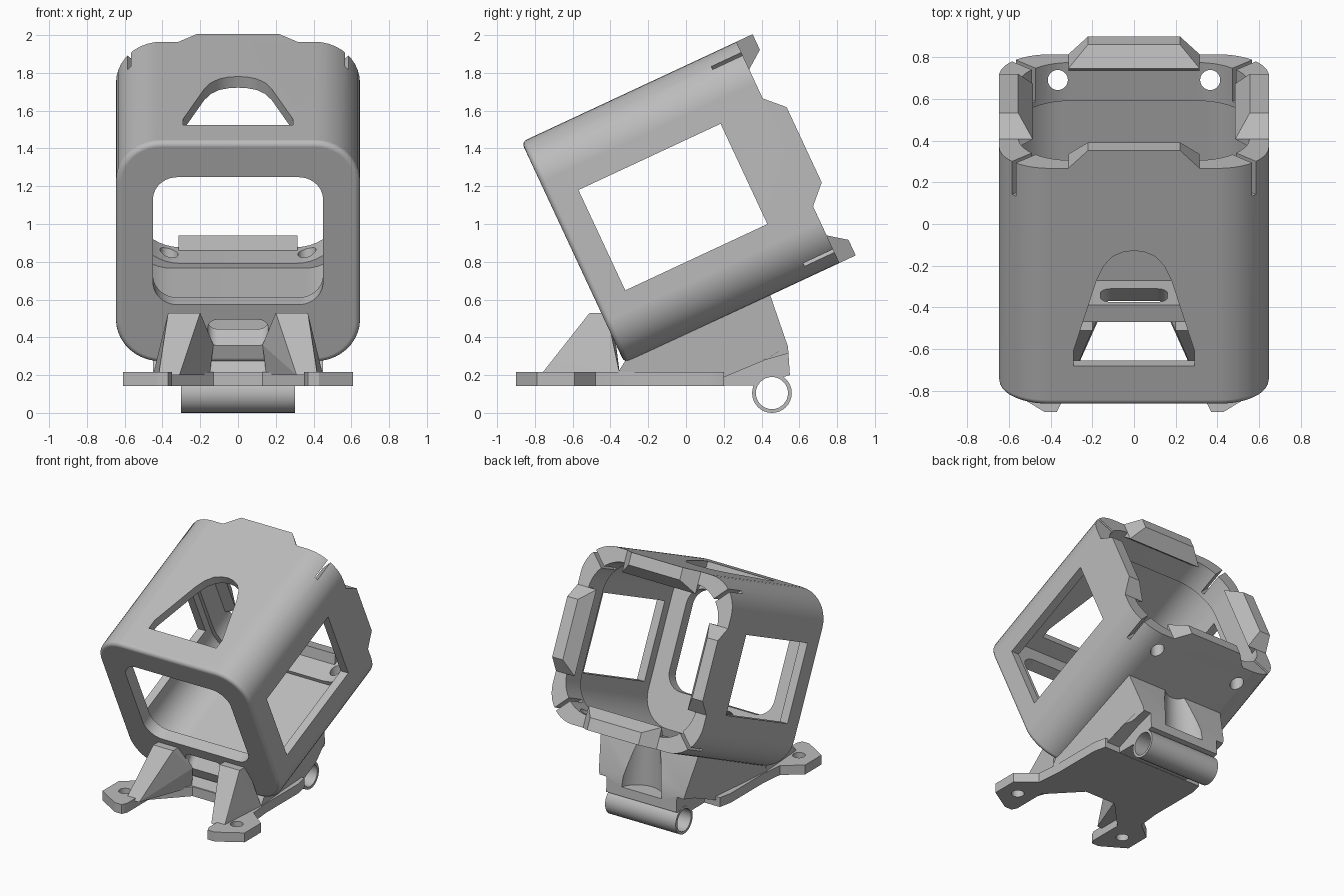
import bpy, bmesh
from math import sin, cos, pi, radians
from mathutils import Matrix, Vector

cube = bpy.data.objects.get("Cube")
if cube:
    bpy.data.objects.remove(cube, do_unlink=True)

grey = bpy.data.materials.new("plain_grey")
grey.use_nodes = True
grey.diffuse_color = (0.5, 0.5, 0.5, 1)
grey.node_tree.nodes["Principled BSDF"].inputs["Base Color"].default_value = (0.5, 0.5, 0.5, 1)

HALF = 0.646          # half width of the square cage
MID = 0.622           # height of the cage axis in its own frame
DEPTH = 1.255
TILT = Matrix.Translation((0, -0.335, 0.285)) @ Matrix.Rotation(radians(25), 4, 'X')


def finish(name, bm):
    bmesh.ops.recalc_face_normals(bm, faces=bm.faces)
    mesh = bpy.data.meshes.new(name)
    bm.to_mesh(mesh)
    bm.free()
    mesh.materials.append(grey)
    obj = bpy.data.objects.new(name, mesh)
    bpy.context.collection.objects.link(obj)
    return obj


def loft(name, rings):
    """Closed solid through rings holding equal numbers of points."""
    bm = bmesh.new()
    rows = [[bm.verts.new(p) for p in ring] for ring in rings]
    n = len(rows[0])
    for a, b in zip(rows, rows[1:]):
        for i in range(n):
            j = (i + 1) % n
            bm.faces.new((a[i], a[j], b[j], b[i]))
    bm.faces.new(rows[0])
    bm.faces.new(rows[-1])
    return finish(name, bm)


def hull(name, points):
    bm = bmesh.new()
    for p in points:
        bm.verts.new(p)
    bmesh.ops.convex_hull(bm, input=bm.verts)
    bmesh.ops.dissolve_limit(bm, angle_limit=radians(1), verts=bm.verts, edges=bm.edges)
    return finish(name, bm)


def rounded(u, hx, hz, r, mid=MID, steps=10):
    """Rounded rectangle facing along the cage axis."""
    ring = []
    for q, (sx, sz) in enumerate([(1, 1), (-1, 1), (-1, -1), (1, -1)]):
        for k in range(steps + 1):
            a = (q + k / steps) * pi / 2
            ring.append((sx * (hx - r) + r * cos(a), u, mid + sz * (hz - r) + r * sin(a)))
    return ring


def circle(center, r, axis, n=32):
    out = []
    for i in range(n):
        c, s = r * cos(2 * pi * i / n), r * sin(2 * pi * i / n)
        out.append(Vector(center) + Vector((0, c, s) if axis == 'X' else (c, s, 0)))
    return out


def rod(name, a, b, r, axis):
    return loft(name, [circle(a, r, axis), circle(b, r, axis)])


def box(name, lo, hi):
    return hull(name, [(x, y, z) for x in (lo[0], hi[0]) for y in (lo[1], hi[1]) for z in (lo[2], hi[2])])


def activate(obj):
    bpy.ops.object.select_all(action='DESELECT')
    bpy.context.view_layer.objects.active = obj
    obj.select_set(True)


def cut(obj, cutters):
    for c in cutters:
        mod = obj.modifiers.new("cut", 'BOOLEAN')
        mod.operation, mod.solver, mod.object = 'DIFFERENCE', 'EXACT', c
        activate(obj)
        bpy.ops.object.modifier_apply(modifier=mod.name)
        bpy.data.objects.remove(c, do_unlink=True)


def smooth(obj):
    activate(obj)
    bpy.ops.object.shade_smooth_by_angle(angle=radians(30))
    weighted = obj.modifiers.new("flat_panels", 'WEIGHTED_NORMAL')
    weighted.keep_sharp = True


# Cage shell with a small fillet round the front edge
def square(u, inset, r):
    return rounded(u, HALF - inset, HALF - inset, r)


FILLET = 0.03
rings = []
for k in range(5):
    a = k * pi / 8
    inset = FILLET * (1 - sin(a))
    rings.append(square(FILLET * (1 - cos(a)), inset, 0.24 - inset))
cage = loft("cage", rings + [square(DEPTH, 0, 0.24)])

# Thin-walled cavity that steps in to a thicker rim at the back
cavity = loft("cavity", [square(0.09, 0.065, 0.23), square(1.05, 0.065, 0.23),
                         square(1.052, 0.092, 0.25), square(1.5, 0.092, 0.25)])
front_window = loft("front_window", [rounded(u, 0.45, 0.3725, 0.13, 0.69) for u in (-0.2, 0.3)])
front_slot = loft("front_slot", [rounded(u, 0.16, 0.075, 0.05, 0.155 + 0.6 * u) for u in (-0.1, 0.2)])
side_window = box("side_window", (-1, 0.166, 0.324), (1, 0.996, 0.91))

# Arched opening in the roof
edge = [(0.29, 0.21), (0.29, 0.29), (0.18, 0.66), (0.145, 0.74), (0.1, 0.79), (0.05, 0.813), (0, 0.82)]
arch = edge + [(-x, u) for x, u in edge[-2::-1]]
roof_window = loft("roof_window", [[(x, u, z) for x, u in arch] for z in (1, 1.5)])

cutters = [cavity, front_window, front_slot, side_window, roof_window]
for s in (-1, 1):
    # Screw holes are square to the ground
    hole = rod("screw_hole", (s * 0.365, 0.69, 0.5), (s * 0.365, 0.69, 1.1), 0.048, 'Z')
    hole.data.transform(TILT.inverted())
    cutters.append(hole)

# Diagonal relief slits at the four rear corners
for sx in (-1, 1):
    for sz in (-1, 1):
        slit = box("slit", (-0.2, 1.08, -0.0125), (0.2, 1.5, 0.0125))
        slit.data.transform(Matrix.Translation((sx * 0.575, 0, MID + sz * 0.575))
                            @ Matrix.Rotation(-sx * sz * pi / 4, 4, 'Y'))
        cutters.append(slit)
cut(cage, cutters)
smooth(cage)
cage.data.transform(TILT)

# Four retaining tabs with inward lips around the rear rim
tab_rows = [(1.2, 0.6, 0.575, 0.315), (DEPTH, HALF, 0.485, 0.315), (1.35, HALF, 0.555, 0.22)]
for i, side in enumerate(["top", "right", "bottom", "left"]):
    tab = hull(side + "_tab", [(s * t, u, r) for u, outer, inner, t in tab_rows
                               for r in (outer, inner) for s in (-1, 1)])
    tab.data.transform(TILT @ Matrix.Translation((0, 0, MID)) @ Matrix.Rotation(-i * pi / 2, 4, 'Y'))

# Wedge body under the cage, as (half width, y, z), narrowing at the back
profile = [(0.45, -0.36, 0.145), (0.45, -0.36, 0.215), (0.45, -0.3, 0.31), (0.42, 0.44, 0.64),
           (0.37, 0.54, 0.35), (0.34, 0.55, 0.2), (0.4, 0.36, 0.145)]
body = loft("wedge_body", [[(s * w, y, z) for w, y, z in profile] for s in (-1, 1)])
scoop = loft("scoop", [circle((0, 0.6, 0.27), 0.18, 'Z'), circle((0, 0.52, 0.8), 0.11, 'Z')])
notches = []
for s in (-1, 1):
    # Clear the lower rear sides so the tube bracket stays narrow
    notches.append(hull("notch", [(s * x, y, z) for x in (0.301, 0.6)
                                  for y, z in [(0.18, 0), (0.18, 0.18), (0.42, 0.28), (0.7, 0.36), (0.7, 0)]]))
bore = rod("bore", (-1, 0.455, 0.105), (1, 0.455, 0.105), 0.095, 'X')
cut(body, [scoop, bore] + notches)
smooth(body)

# Cross tube at the back
tube = rod("cross_tube", (-0.303, 0.455, 0.105), (0.303, 0.455, 0.105), 0.105, 'X')
cut(tube, [rod("tube_bore", (-1, 0.455, 0.105), (1, 0.455, 0.105), 0.085, 'X')])
smooth(tube)

# Base plate with two feet and an open arch between them
half_plan = [(0.13, -0.37), (0.35, -0.6), (0.35, -0.86), (0.37, -0.9), (0.43, -0.9), (0.61, -0.79),
             (0.61, -0.59), (0.47, -0.48), (0.452, -0.3), (0.452, 0.1), (0.43, 0.2)]
plan = half_plan + [(-x, y) for x, y in reversed(half_plan)]
base = loft("base_plate", [[(x, y, z) for x, y in plan] for z in (0.143, 0.216)])
cut(base, [rod("foot_hole", (s * 0.48, -0.7, 0), (s * 0.48, -0.7, 0.4), 0.045, 'Z') for s in (-1, 1)])
smooth(base)

# Tapered gussets joining the feet to the cage front
gusset = [(0.31, -0.77, 0.2), (0.42, -0.77, 0.2), (0.45, -0.35, 0.2), (0.15, -0.35, 0.2),
          (0.31, -0.7, 0.28), (0.41, -0.7, 0.28), (0.2, -0.51, 0.53), (0.37, -0.51, 0.53),
          (0.2, -0.42, 0.53), (0.37, -0.42, 0.53), (0.13, -0.37, 0.36)]
for s, side in ((1, "left"), (-1, "right")):
    hull(side + "_gusset", [(s * x, y, z) for x, y, z in gusset])
